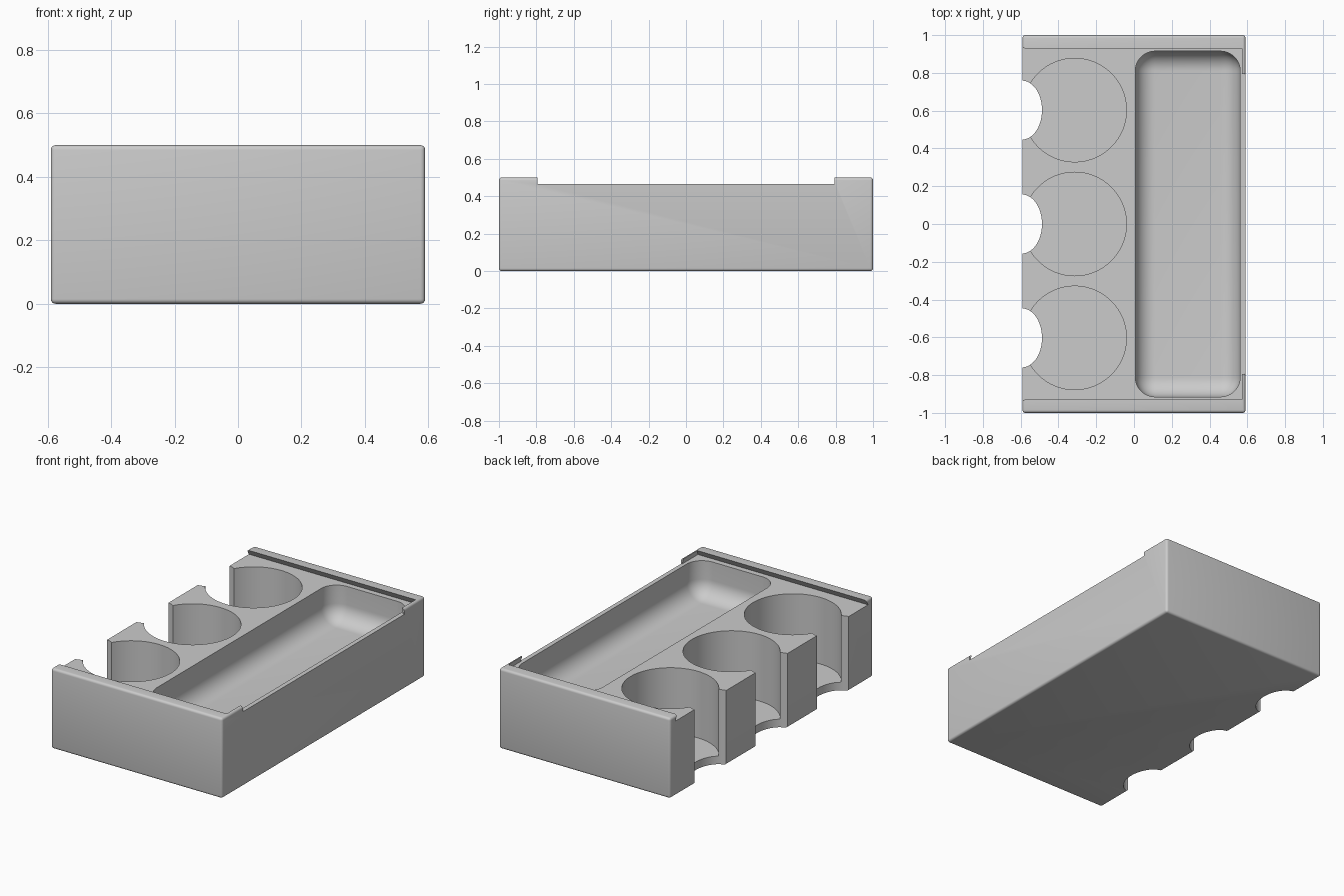
import bpy, bmesh, math

if "Cube" in bpy.data.objects:
    bpy.data.objects.remove(bpy.data.objects["Cube"])

mat = bpy.data.materials.new("light grey")
mat.diffuse_color = (0.6, 0.6, 0.6, 1)
mat.use_nodes = True
mat.node_tree.nodes["Principled BSDF"].inputs["Base Color"].default_value = mat.diffuse_color


def make(name, bm):
    bmesh.ops.recalc_face_normals(bm, faces=bm.faces[:])
    me = bpy.data.meshes.new(name)
    bm.to_mesh(me)
    bm.free()
    ob = bpy.data.objects.new(name, me)
    bpy.context.collection.objects.link(ob)
    me.materials.append(mat)
    return ob


def loft(name, rings):
    """Closed solid through a stack of equal-length point rings."""
    bm = bmesh.new()
    vs = [[bm.verts.new(p) for p in r] for r in rings]
    n = len(rings[0])
    for a, b in zip(vs, vs[1:]):
        for i in range(n):
            j = (i + 1) % n
            bm.faces.new((a[i], a[j], b[j], b[i]))
    bm.faces.new(vs[0][::-1])
    bm.faces.new(vs[-1])
    return make(name, bm)


def rect(x0, x1, y, z):
    return [(x0, -y, z), (x1, -y, z), (x1, y, z), (x0, y, z)]


def ellipse(cx, cy, rx, ry, z, n=96):
    return [(cx + rx * math.cos(2 * math.pi * i / n),
             cy + ry * math.sin(2 * math.pi * i / n), z) for i in range(n)]


def rounded_box(name, x0, x1, y, z0, z1, r, seg, open_top=False):
    bm = bmesh.new()
    bmesh.ops.create_cube(bm, size=1)
    for v in bm.verts:
        v.co = (x1 if v.co.x > 0 else x0, y if v.co.y > 0 else -y, z1 if v.co.z > 0 else z0)
    edges = [e for e in bm.edges
             if not (open_top and all(v.co.z == z1 or v.co.z > z1 - 1e-4 for v in e.verts))]
    bmesh.ops.bevel(bm, geom=edges, offset=r, segments=seg, profile=0.5, affect='EDGES')
    return make(name, bm)


# main block
body = rounded_box("organizer_body", -0.59, 0.59, 1.0, 0, 0.5, 0.015, 4)

DECK = 0.465
cutters = [
    # dovetail slot for a sliding lid, open on the left
    loft("lid_slot_cutter", [rect(-0.7, 0.583, 0.95, DECK),
                             rect(-0.7, 0.573, 0.93, 0.5),
                             rect(-0.7, 0.573, 0.93, 0.6)]),
    # lowered middle of the right wall
    loft("wall_gap_cutter", [rect(0.5, 0.7, 0.795, DECK), rect(0.5, 0.7, 0.795, 0.6)]),
    # long tray with rounded bottom
    rounded_box("tray_cutter", 0.007, 0.562, 0.915, DECK - 0.22, 0.7, 0.105, 12, True),
]
# three round wells with finger notches
for cy in (-0.603, 0, 0.603):
    cutters.append(loft("well_cutter", [ellipse(-0.314, cy, 0.274, 0.274, z) for z in (0.05, 0.6)]))
    cutters.append(loft("notch_cutter", [ellipse(-0.593, cy, 0.106, 0.156, z) for z in (-0.1, 0.6)]))

bpy.context.view_layer.objects.active = body
for c in cutters:
    c.hide_render = True
    m = body.modifiers.new("cut", 'BOOLEAN')
    m.operation = 'DIFFERENCE'
    m.solver = 'EXACT'
    m.object = c
    bpy.ops.object.modifier_apply(modifier=m.name)
for c in cutters:
    bpy.data.objects.remove(c)

bpy.ops.object.select_all(action='DESELECT')
body.select_set(True)
bpy.ops.object.shade_smooth_by_angle(angle=math.radians(30))
